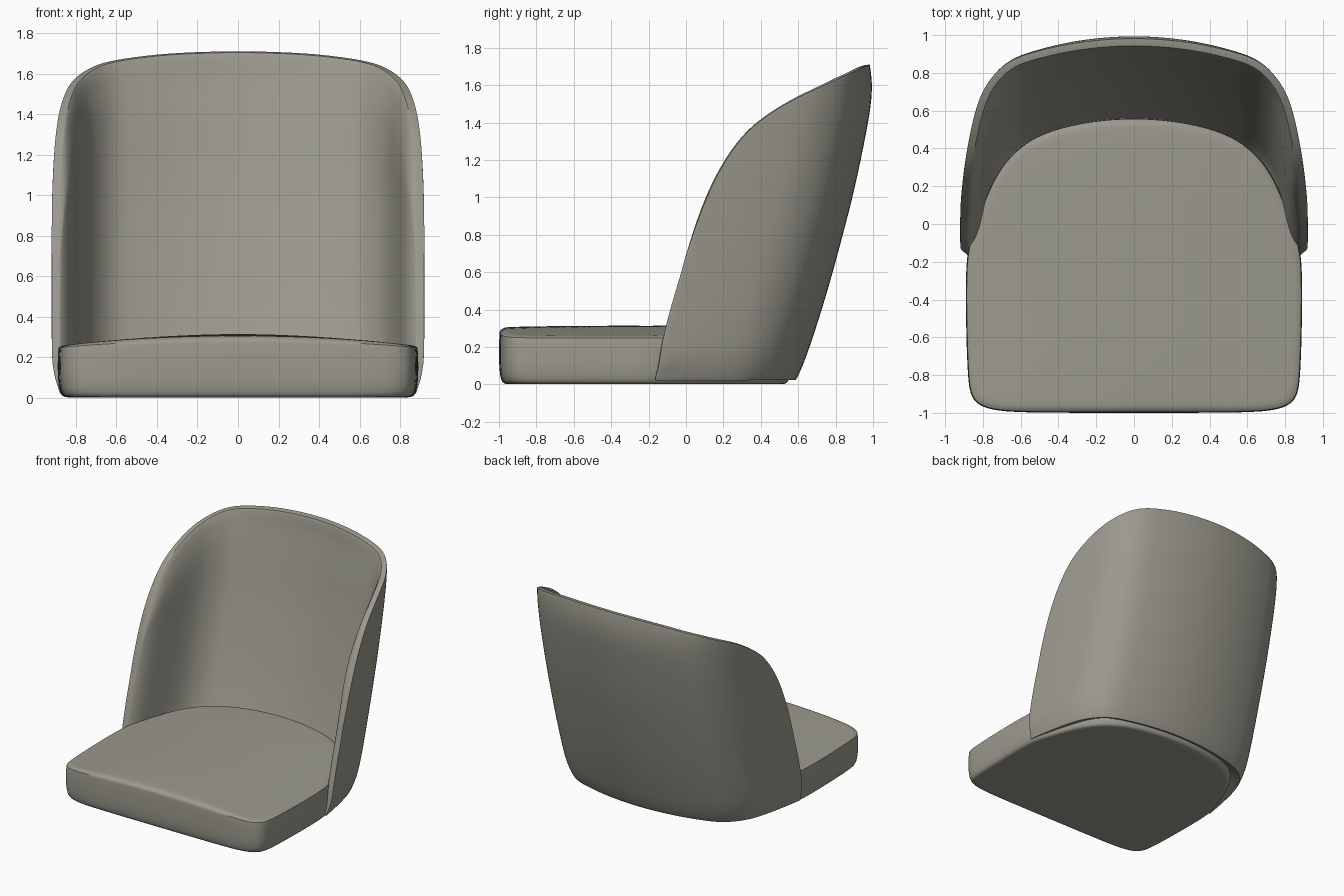
import bpy

if "Cube" in bpy.data.objects:
    bpy.data.objects.remove(bpy.data.objects["Cube"])

mat = bpy.data.materials.new("warm_grey_upholstery")
mat.diffuse_color = (0.33, 0.32, 0.27, 1)
mat.use_nodes = True
mat.node_tree.nodes["Principled BSDF"].inputs["Base Color"].default_value = mat.diffuse_color


def lerp(table, z):
    """Piecewise linear lookup in a list of (key, value) pairs."""
    for (a, va), (b, vb) in zip(table, table[1:]):
        if z <= b:
            return va + (vb - va) * max(0, (z - a) / (b - a))
    return table[-1][1]


def make(name, verts, faces):
    me = bpy.data.meshes.new(name)
    me.from_pydata(verts, [], faces)
    me.materials.append(mat)
    ob = bpy.data.objects.new(name, me)
    bpy.context.collection.objects.link(ob)
    return ob


def finish(ob):
    """Subdivide, apply all modifiers, smooth while keeping seams sharp."""
    sub = ob.modifiers.new("smooth", 'SUBSURF')
    sub.levels = sub.render_levels = 2
    bpy.ops.object.select_all(action='DESELECT')
    ob.select_set(True)
    bpy.context.view_layer.objects.active = ob
    bpy.ops.object.convert(target='MESH')
    bpy.ops.object.shade_smooth_by_angle(angle=0.7)


# Wrap-around back: a U-shaped plan, leaned backwards and cut by a curved rim
# each column: (half width, distance in front of the back, rim height)
cols = [(0, 0, 1.712), (.2, .012, 1.708), (.38, .04, 1.698), (.53, .08, 1.68),
        (.62, .11, 1.665), (.70, .16, 1.645), (.765, .235, 1.61),
        (.81, .31, 1.575), (.845, .41, 1.53), (.873, .53, 1.455),
        (.895, .64, 1.36), (.908, .72, 1.22), (.916, .77, 1.07),
        (.92, .80, .9), (.92, .815, .68)]
lean = [(.02, .59), (.1, .63), (.3, .70), (.6, .79), (1.0, .895),
        (1.3, .96), (1.5, .995), (1.62, 1.0), (1.72, .985)]
flare = [(.02, .955), (.13, .995), (.25, 1.0), (1.8, 1.0)]
depth = [(.02, .93), (.25, .99), (.4, 1.0), (1.8, 1.0)]
rows = [0, .04, .1, .2, .32, .45, .58, .7, .8, .88, .94, .98, 1]

full = [(-x, d, t) for x, d, t in cols[:0:-1]] + cols
nr, nc = len(rows), len(full)
verts, weights = [], []
for i, (x, d, top) in enumerate(full):
    edge = min(i, nc - 1 - i)
    for j, t in enumerate(rows):
        z = .02 + (top - .02) * t
        verts.append((x * lerp(flare, z), lerp(lean, z) - d * lerp(depth, z), z))
        weights.append(min(1, .45 + .16 * min(edge, nr - 1 - j)))
faces = [(i * nr + j, i * nr + j + 1, (i + 1) * nr + j + 1, (i + 1) * nr + j)
         for i in range(nc - 1) for j in range(nr - 1)]
back = make("back_shell", verts, faces)
group = back.vertex_groups.new(name="padding")
for k, w in enumerate(weights):
    group.add([k], w, 'REPLACE')
solid = back.modifiers.new("padding", 'SOLIDIFY')
solid.thickness = .09
solid.offset = -1
solid.vertex_group = "padding"
solid.edge_crease_outer = .9
solid.edge_crease_inner = .5
finish(back)

# Seat cushion: rounded outline stacked in rings, with a crowned top
half = [(0, -1), (.45, -1), (.70, -.995), (.81, -.97), (.865, -.92),
        (.88, -.82), (.888, -.6), (.892, -.35), (.887, -.17), (.865, -.08),
        (.83, .02), (.775, .17), (.71, .3), (.6, .42), (.45, .5),
        (.22, .55), (0, .565)]
outline = half + [(-x, y) for x, y in half[-2:0:-1]]
# each ring: (scale, base height, amount of crown)
rings = [(.15, .005, 0), (.6, .002, 0), (.93, 0, 0), (.97, .003, 0),
         (.988, .025, 0), (1, .09, 0), (1, .2, .03), (.995, .248, .04),
         (.97, .256, .052), (.93, .254, .058), (.6, .25, .064), (.3, .25, .064),
         (.12, .25, .064)]
cy, n = -.2, len(outline)
verts = []
for s, z, crown in rings:
    for x, y in outline:
        px = x * s
        verts.append((px, cy + (y - cy) * s,
                      z + crown * (1 - min(1, (px / .89) ** 2))))
faces = [(r * n + k, r * n + (k + 1) % n,
          (r + 1) * n + (k + 1) % n, (r + 1) * n + k)
         for r in range(len(rings) - 1) for k in range(n)]
faces.append(tuple(reversed(range(n))))
faces.append(tuple((len(rings) - 1) * n + k for k in range(n)))
seat = make("seat_cushion", verts, faces)

# crease the seam around the top of the cushion wall
crease = seat.data.attributes.new("crease_edge", 'FLOAT', 'EDGE')
for e in seat.data.edges:
    if all(v // n == 7 for v in e.vertices):
        crease.data[e.index].value = .8
finish(seat)
